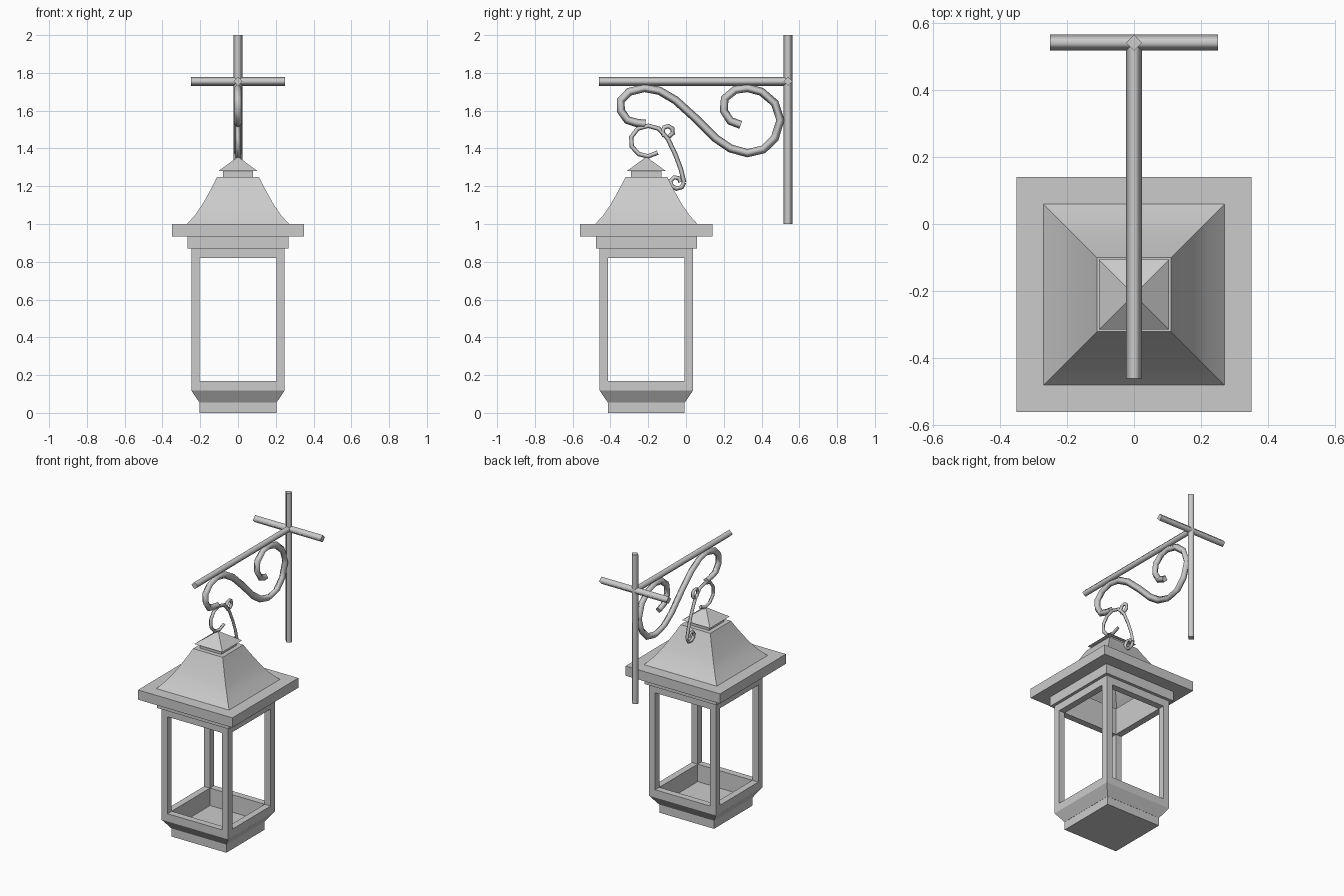
import bpy, bmesh, math

if "Cube" in bpy.data.objects:
    bpy.data.objects.remove(bpy.data.objects["Cube"])

CY = -0.21          # lantern axis
WALL_Y = 0.54       # wall bracket plane


def loft(name, profile, mode="solid", smooth=False):
    """Stack square rings (half width, z); mode: solid, ring (closed tube) or shell (open bottom)."""
    bm = bmesh.new()
    rings = [[bm.verts.new((sx * h, CY + sy * h, z))
              for sx, sy in ((-1, -1), (1, -1), (1, 1), (-1, 1))] for h, z in profile]
    pairs = list(zip(rings, rings[1:]))
    if mode == "ring":
        pairs.append((rings[-1], rings[0]))
    for a, b in pairs:
        for i in range(4):
            j = (i + 1) % 4
            bm.faces.new((a[i], a[j], b[j], b[i]))
    if mode != "ring":
        bm.faces.new(rings[-1])
        if mode == "solid":
            bm.faces.new(rings[0][::-1])
    return finish(name, bm, smooth)


def finish(name, bm, smooth=False):
    me = bpy.data.meshes.new(name)
    bmesh.ops.recalc_face_normals(bm, faces=bm.faces)
    bm.to_mesh(me)
    bm.free()
    ob = bpy.data.objects.new(name, me)
    bpy.context.collection.objects.link(ob)
    if smooth:
        bpy.ops.object.select_all(action='DESELECT')
        bpy.context.view_layer.objects.active = ob
        ob.select_set(True)
        bpy.ops.object.shade_smooth_by_angle(angle=math.radians(30))
    return ob


def rod(name, points, radius):
    """Four-sided wrought-iron rod along a polyline."""
    cu = bpy.data.curves.new(name, 'CURVE')
    cu.dimensions = '3D'
    cu.bevel_depth = radius
    cu.bevel_resolution = 0
    cu.use_fill_caps = True
    sp = cu.splines.new('POLY')
    sp.points.add(len(points) - 1)
    for p, co in zip(sp.points, points):
        p.co = (*co, 1)
    sp.use_smooth = True
    ob = bpy.data.objects.new(name, cu)
    bpy.context.collection.objects.link(ob)
    return ob


def side(points):
    """Points given as (y, z) in the bracket's plane."""
    return [(0, y, z) for y, z in points]


# Lantern base and lower frame
loft("base", [(.203, 0), (.203, .055)])
loft("lower_frame", [(.204, .055), (.247, .118), (.247, .17), (.203, .17), (.203, .055)][:4]
     + [(.2, .055)], "ring")

# Corner posts
for ix, sx in enumerate((-1, 1)):
    for iy, sy in enumerate((-1, 1)):
        bm = bmesh.new()
        bmesh.ops.create_cube(bm, size=1)
        bmesh.ops.scale(bm, vec=(.044, .044, .65), verts=bm.verts)
        bmesh.ops.translate(bm, vec=(sx * .225, CY + sy * .225, .495), verts=bm.verts)
        finish(f"corner_post_{ix}{iy}", bm)

# Upper frame stepping out to the eave, open inside
loft("upper_frame", [(.203, .82), (.247, .82), (.247, .87), (.267, .87), (.267, .935),
                     (.35, .935), (.35, 1.0), (.203, 1.0)], "ring")

# Curved hollow roof, neck and pyramid cap
loft("roof", [(.27, 1.0), (.225, 1.05), (.188, 1.105), (.157, 1.16), (.13, 1.21), (.11, 1.25)],
     "shell", True)
loft("neck", [(.08, 1.25), (.08, 1.285)])
loft("cap", [(.104, 1.28), (.001, 1.355)])

# Straight bracket bars
rod("wall_bar", [(0, WALL_Y, 1.0), (0, WALL_Y, 2.0)], .024)
rod("cross_bar", [(-.25, WALL_Y, 1.755), (.25, WALL_Y, 1.755)], .024)
rod("arm_bar", [(0, -.46, 1.755), (0, WALL_Y, 1.755)], .024)

# Large S-scroll under the arm
rod("bracket_scroll", side([
    (.29, 1.525), (.235, 1.545), (.20, 1.60), (.205, 1.665), (.26, 1.71), (.325, 1.72),
    (.40, 1.70), (.47, 1.64), (.50, 1.55), (.47, 1.455), (.41, 1.395), (.325, 1.375),
    (.235, 1.40), (.155, 1.455), (.05, 1.56), (-.055, 1.655), (-.14, 1.705), (-.22, 1.72),
    (-.30, 1.70), (-.345, 1.655), (-.345, 1.60), (-.31, 1.55), (-.26, 1.535), (-.215, 1.53)]), .022)

# Hanging hook with its two small curls
rod("hook", side([
    (-.15, 1.378), (-.20, 1.358), (-.25, 1.37), (-.287, 1.41), (-.29, 1.46), (-.255, 1.505),
    (-.20, 1.52), (-.145, 1.505), (-.095, 1.45), (-.055, 1.365), (-.027, 1.29), (-.01, 1.22)]), .012)
rod("hook_upper_curl", side([
    (-.115, 1.465), (-.125, 1.49), (-.115, 1.512), (-.093, 1.518), (-.072, 1.505),
    (-.07, 1.48), (-.09, 1.463)]), .012)
rod("hook_lower_curl", side([
    (-.01, 1.22), (-.022, 1.195), (-.05, 1.187), (-.076, 1.202), (-.083, 1.228),
    (-.063, 1.247), (-.037, 1.242), (-.03, 1.222)]), .012)
